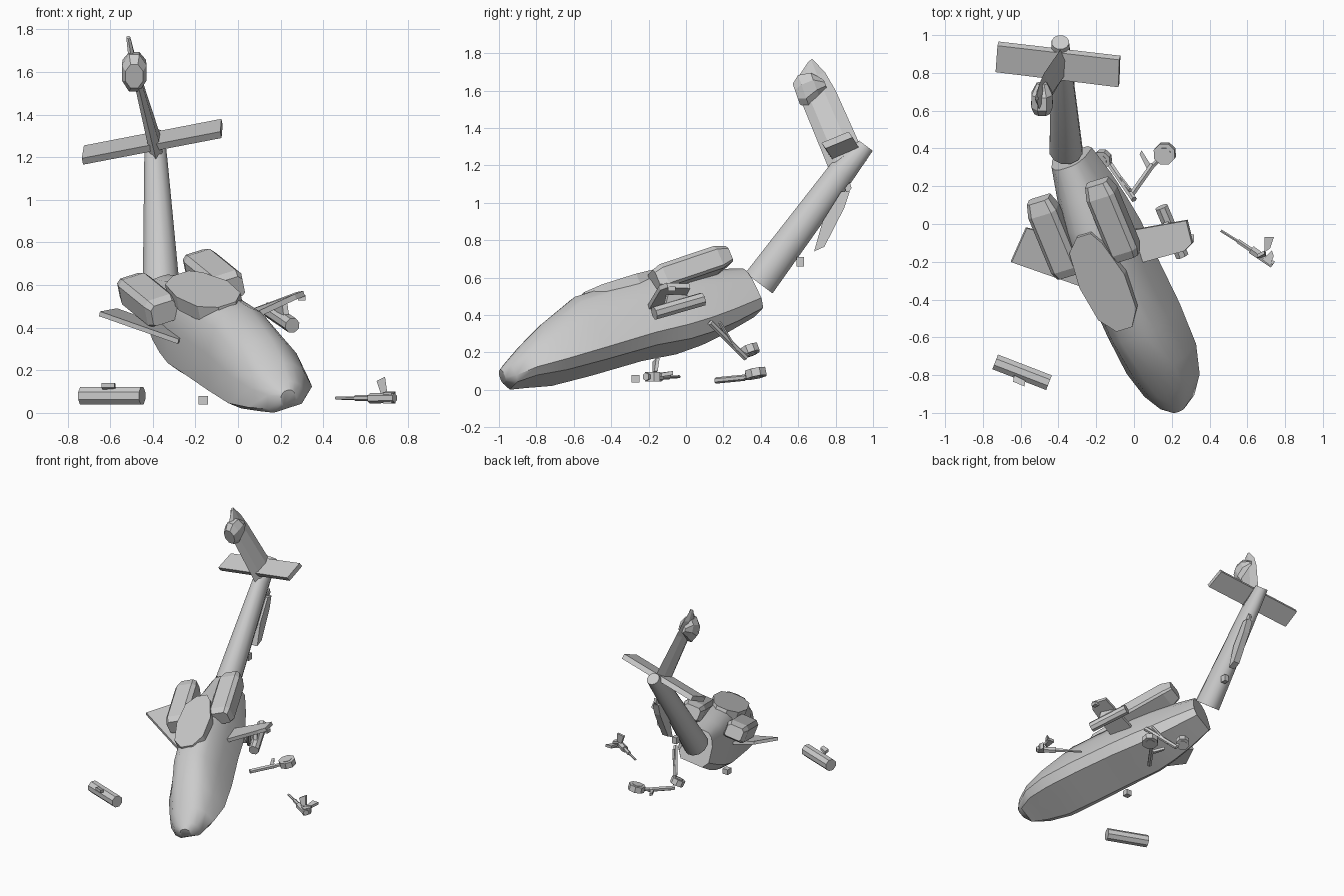
import bpy, bmesh, math
from mathutils import Vector as V

if "Cube" in bpy.data.objects:
    bpy.data.objects.remove(bpy.data.objects["Cube"])

# Tilted frame of the wrecked fuselage: nose origin, tailward, sideways, up
N = V((0.22, -0.95, 0.09))
F = V((-0.366, 0.881, 0.298)).normalized()
L = V((0.913, 0.280, 0.295))
L = (L - F * L.dot(F)).normalized()
U = L.cross(F)


def P(s, a, b):
    return N + F * s + L * a + U * b


def finish(name, bm, smooth=None):
    bmesh.ops.recalc_face_normals(bm, faces=bm.faces[:])
    me = bpy.data.meshes.new(name)
    bm.to_mesh(me)
    bm.free()
    ob = bpy.data.objects.new(name, me)
    bpy.context.collection.objects.link(ob)
    if smooth:
        bpy.ops.object.select_all(action='DESELECT')
        ob.select_set(True)
        bpy.context.view_layer.objects.active = ob
        bpy.ops.object.shade_smooth_by_angle(angle=math.radians(smooth))
    return ob


def loft(name, rings, smooth=None):
    bm = bmesh.new()
    rv = [[bm.verts.new(p) for p in r] for r in rings]
    n = len(rv[0])
    for r0, r1 in zip(rv, rv[1:]):
        for i in range(n):
            j = (i + 1) % n
            bm.faces.new((r0[i], r0[j], r1[j], r1[i]))
    bm.faces.new(rv[0])
    bm.faces.new(rv[-1])
    return finish(name, bm, smooth)


def tube(name, p0, p1, r0, r1=None, n=8, smooth=None):
    p0, p1 = V(p0), V(p1)
    r1 = r0 if r1 is None else r1
    d = (p1 - p0).normalized()
    x = d.cross(V((0, 0, 1)) if abs(d.z) < 0.9 else V((0, 1, 0))).normalized()
    y = d.cross(x)
    ang = [2 * math.pi * (i + 0.5) / n for i in range(n)]
    rings = [[p + (x * math.cos(t) + y * math.sin(t)) * r for t in ang]
             for p, r in ((p0, r0), (p1, r1))]
    return loft(name, rings, smooth)


def slab(name, outline, thick):
    """Flat outline given a thickness vector, centred."""
    t = V(thick) / 2
    return loft(name, [[V(p) - t for p in outline], [V(p) + t for p in outline]])


def wheel(name, c, axis, r, h):
    c, a = V(c), V(axis).normalized() * h
    tube(name, c - a, c + a, r, n=8)
    tube(name + "_hub", c - a * 1.15, c + a * 1.15, r * 0.6, n=8)


def box(name, c, size):
    bm = bmesh.new()
    bmesh.ops.create_cube(bm, size=1)
    for v in bm.verts:
        v.co = V(c) + V(v.co[i] * size[i] for i in range(3))
    return finish(name, bm)


# Fuselage: station, side shift, half width, bottom, top
stations = [(-.04, 0, .04, -.04, .03), (0, 0, .1, -.075, .055), (.1, .005, .165, -.085, .11),
            (.26, .005, .205, -.115, .185), (.5, 0, .21, -.13, .27), (.8, -.015, .205, -.14, .265),
            (1.0, -.02, .2, -.165, .265), (1.15, -.022, .18, -.165, .235), (1.3, -.022, .155, -.15, .18),
            (1.475, -.022, .115, -.12, .13)]
rings = []
for s, sh, w, lo, hi in stations:
    half = [(.72 * w, lo), (w, lo * .6), (.84 * w, .35 * hi), (.58 * w, .8 * hi), (.3 * w, .98 * hi)]
    ring = [(0, lo)] + half + [(0, hi)] + [(-a, b) for a, b in reversed(half)]
    rings.append([P(s, a + sh, b) for a, b in ring])
loft("fuselage", rings, 35)

# Rotor mast fairing on the roof
mast = [(.57, -.04), (.57, .05), (.66, .11), (.86, .12), (1.06, .07),
        (1.13, .03), (1.13, -.05), (1.06, -.12), (.86, -.14), (.66, -.11)]
loft("mast_fairing", [[P(s, a - .02, .2) for s, a in mast],
                      [P(s, a - .02, .262 + .03 * (1.13 - s)) for s, a in mast]])

# Engine nacelles: tapered boxes with cut corners either side
for name, a0, b0 in (("engine_right", .13, .195), ("engine_left", -.21, .182)):
    rings = []
    for s, w, h in ((.925, .066, .05), (.97, .08, .066), (1.3, .08, .066), (1.37, .062, .045)):
        o = [(w, h * .6), (w * .7, h), (-w * .7, h), (-w, h * .6),
             (-w, -h * .8), (-w * .8, -h), (w * .8, -h), (w, -h * .8)]
        rings.append([P(s, a0 + a, b0 + b) for a, b in o])
    loft(name, rings)

# Stub wings, bent by the crash
slab("wing_right", [(-.02, -.22, .41), (.27, -.14, .545), (.31, -.10, .56),
                    (.28, .02, .555), (.0, -.03, .45)], (-.008, -.006, .025))
slab("wing_left", [(-.28, -.33, .335), (-.65, -.20, .465), (-.57, -.02, .48),
                   (-.25, -.10, .365)], (.005, -.006, .022))

# Weapons under and on the right wing
tube("rocket_pod", (.255, -.17, .41), (.145, .09, .485), .037, n=8)
slab("pod_pylon", [(.23, -.12, .43), (.17, .03, .47), (.17, .0, .51), (.22, -.10, .51)], (.025, .01, 0))
box("wing_tip_mount", (.30, -.075, .54), (.035, .04, .025))

# Tail boom broken upward: oval sections, deep until the stabiliser
up = V((0, -.8, .6))
loft("tail_boom", [[V(c) + V((rx * math.cos(t), 0, 0)) + up * rz * math.sin(t)
                    for t in (math.pi * (k + .5) / 6 for k in range(12))]
                   for c, rx, rz in (((-.36, .39, .57), .09, .094), ((-.385, .833, 1.165), .057, .076),
                                     ((-.39, .962, 1.305), .047, .047))], 35)
slab("boom_ventral_fin", [(-.34, .685, .74), (-.34, .74, .765), (-.345, .845, .97), (-.35, .875, 1.06),
                          (-.35, .83, 1.06), (-.345, .73, .90)], (.05, 0, 0))
slab("boom_blade_root", [(-.35, .86, 1.04), (-.35, .885, 1.08), (-.35, .875, 1.11), (-.35, .85, 1.08)], (.02, 0, 0))
box("boom_sensor", (-.34, .61, .685), (.035, .04, .05))

# Horizontal stabiliser
slab("stabiliser", [(-.73, .815, 1.18), (-.08, .735, 1.305), (-.075, .88, 1.365), (-.72, .955, 1.24)],
     (-.006, -.022, .03))

# Vertical fin: lens shaped section swept forward
fin = []
for lead, trail, t in (((-.385, .76, 1.19), (-.385, .93, 1.31), .06),
                       ((-.465, .625, 1.52), (-.475, .80, 1.60), .036),
                       ((-.50, .595, 1.665), (-.50, .745, 1.695), .03),
                       ((-.515, .655, 1.755), (-.515, .675, 1.77), .018)):
    lead, trail = V(lead), V(trail)
    side = V((t / 2, 0, 0))
    a, b = lead.lerp(trail, .25), lead.lerp(trail, .7)
    fin.append([lead, a + side, b + side, trail, b - side, a - side])
loft("vertical_fin", fin)

# Tail rotor gearbox pod
rings = []
for c, w, h in (((-.487, .59, 1.58), .045, .06), ((-.487, .63, 1.595), .062, .095),
                ((-.487, .69, 1.63), .06, .07), ((-.487, .745, 1.635), .03, .025)):
    rings.append([V(c) + V((w * math.cos(t), .35 * h * -math.sin(t), h * math.sin(t)))
                  for t in (math.pi * (k + .5) / 4 for k in range(8))])
loft("tail_gearbox", rings)

# Landing gear still attached
tube("attached_leg", (.0, .13, .36), (-.13, .32, .17), .017, n=6)
tube("attached_brace", (-.02, .18, .36), (-.09, .27, .21), .01, n=6)
tube("attached_axle", (-.12, .31, .175), (-.165, .345, .21), .014, n=6)
wheel("attached_wheel", (-.168, .343, .212), (-.25, -.35, .9), .05, .022)

# Landing gear torn off, lying on the ground
tube("loose_leg", (-.01, .16, .05), (.10, .315, .065), .017, n=6)
tube("loose_axle", (.09, .30, .06), (.16, .37, .085), .014, n=6)
wheel("loose_wheel", (.163, .373, .088), (-.15, -.2, 1), .06, .022)
slab("loose_gear_link", [(.04, .39, .07), (.03, .37, .07), (.07, .29, .06), (.09, .31, .06)], (0, 0, .02))

# Loose rocket pod with its mounting plate
tube("loose_rocket_pod", (-.735, -.73, .08), (-.45, -.84, .08), .045, n=8)
slab("loose_pod_mount", [(-.64, -.835, .13), (-.58, -.86, .13), (-.575, -.83, .125), (-.635, -.80, .12)], (0, 0, .022))

# Square debris
box("debris_box", (-.163, -.27, .06), (.045, .045, .04))

# Torn off chin gun
tube("gun_barrel", (.46, -.035, .07), (.62, -.135, .068), .008, n=6)
tube("gun_sleeve", (.55, -.09, .07), (.64, -.15, .07), .014, n=6)
tube("gun_body", (.62, -.135, .068), (.735, -.215, .07), .025, .022, 6)
slab("gun_breech", [(.68, -.19, .07), (.73, -.14, .07), (.74, -.17, .07), (.72, -.22, .07)], (0, 0, .05))
slab("gun_mount", [(.69, -.15, .08), (.72, -.13, .08), (.74, -.07, .09), (.69, -.07, .09)], (.0, .0, .02))
slab("gun_plate", [(.67, -.17, .09), (.70, -.16, .10), (.69, -.15, .17), (.65, -.17, .15)], (.0, .018, 0))
